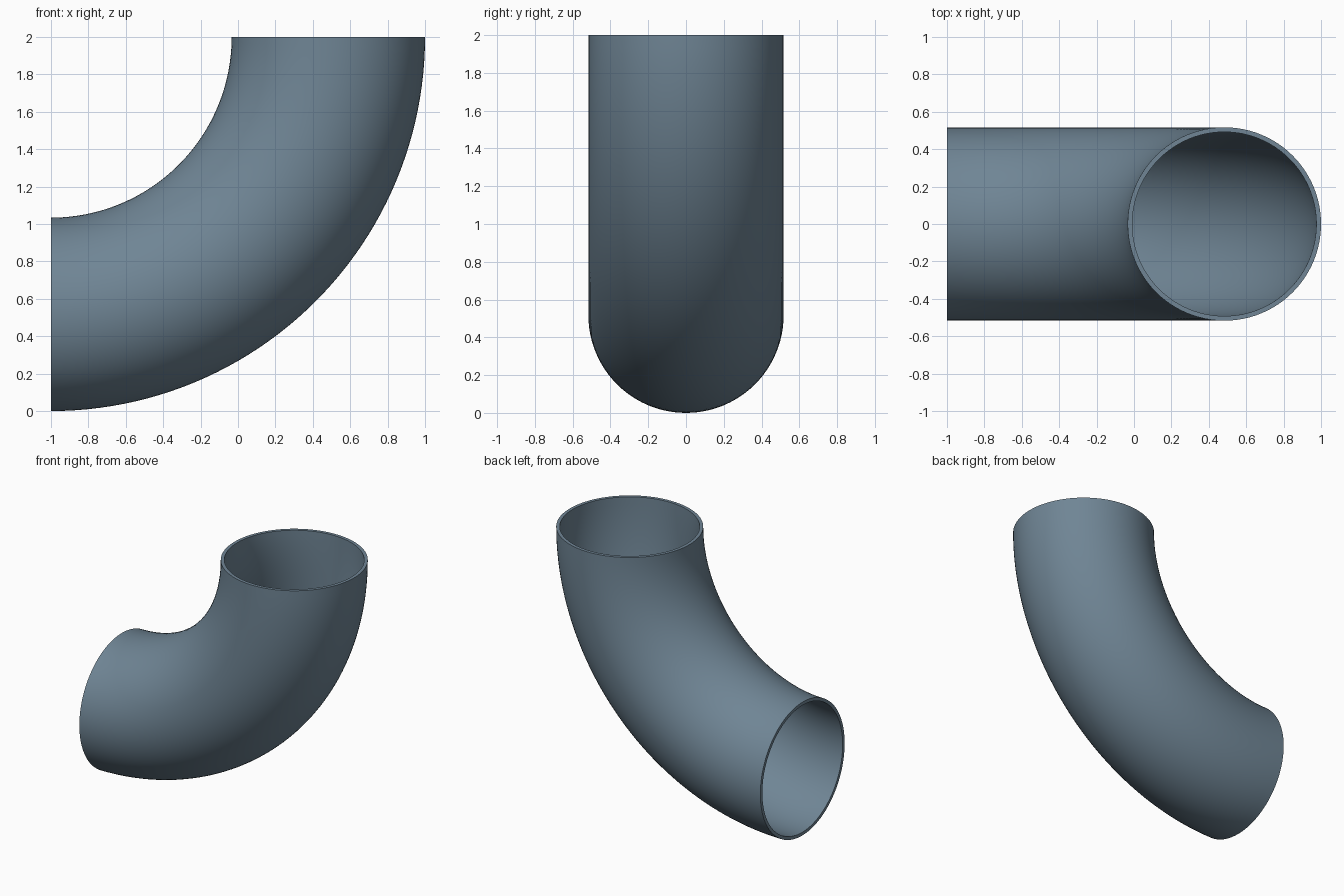
import bpy, bmesh, math

if "Cube" in bpy.data.objects:
    bpy.data.objects.remove(bpy.data.objects["Cube"])

BEND_R = 1.483          # bend radius to the pipe centreline
OUTER, INNER = 0.517, 0.492
SIDES, STEPS = 96, 48

bm = bmesh.new()


def ring(r, angle):
    """Circle of verts around the centreline, at an angle along the bend."""
    verts = []
    for i in range(SIDES):
        t = 2 * math.pi * i / SIDES
        d = BEND_R + r * math.cos(t)
        verts.append(bm.verts.new((-1 + d * math.cos(angle), r * math.sin(t),
                                   2 - d * math.sin(angle))))
    return verts


# Outer wall down the bend, inner wall back up; the joins form the two rims
angles = [math.pi / 2 * s / STEPS for s in range(STEPS + 1)]
rings = [ring(OUTER, a) for a in angles] + [ring(INNER, a) for a in reversed(angles)]
for k, a in enumerate(rings):
    b = rings[(k + 1) % len(rings)]
    for i in range(SIDES):
        j = (i + 1) % SIDES
        bm.faces.new((a[i], a[j], b[j], b[i]))
bmesh.ops.recalc_face_normals(bm, faces=bm.faces[:])

mesh = bpy.data.meshes.new("pipe_elbow")
bm.to_mesh(mesh)
bm.free()
elbow = bpy.data.objects.new("pipe_elbow", mesh)
bpy.context.collection.objects.link(elbow)

# Slate blue-grey finish
slate = bpy.data.materials.new("slate")
slate.diffuse_color = (0.16, 0.235, 0.30, 1)
slate.use_nodes = True
slate.node_tree.nodes["Principled BSDF"].inputs["Base Color"].default_value = slate.diffuse_color
mesh.materials.append(slate)

# Smooth walls, crisp rims
bpy.context.view_layer.objects.active = elbow
elbow.select_set(True)
bpy.ops.object.shade_smooth_by_angle(angle=math.radians(30))
